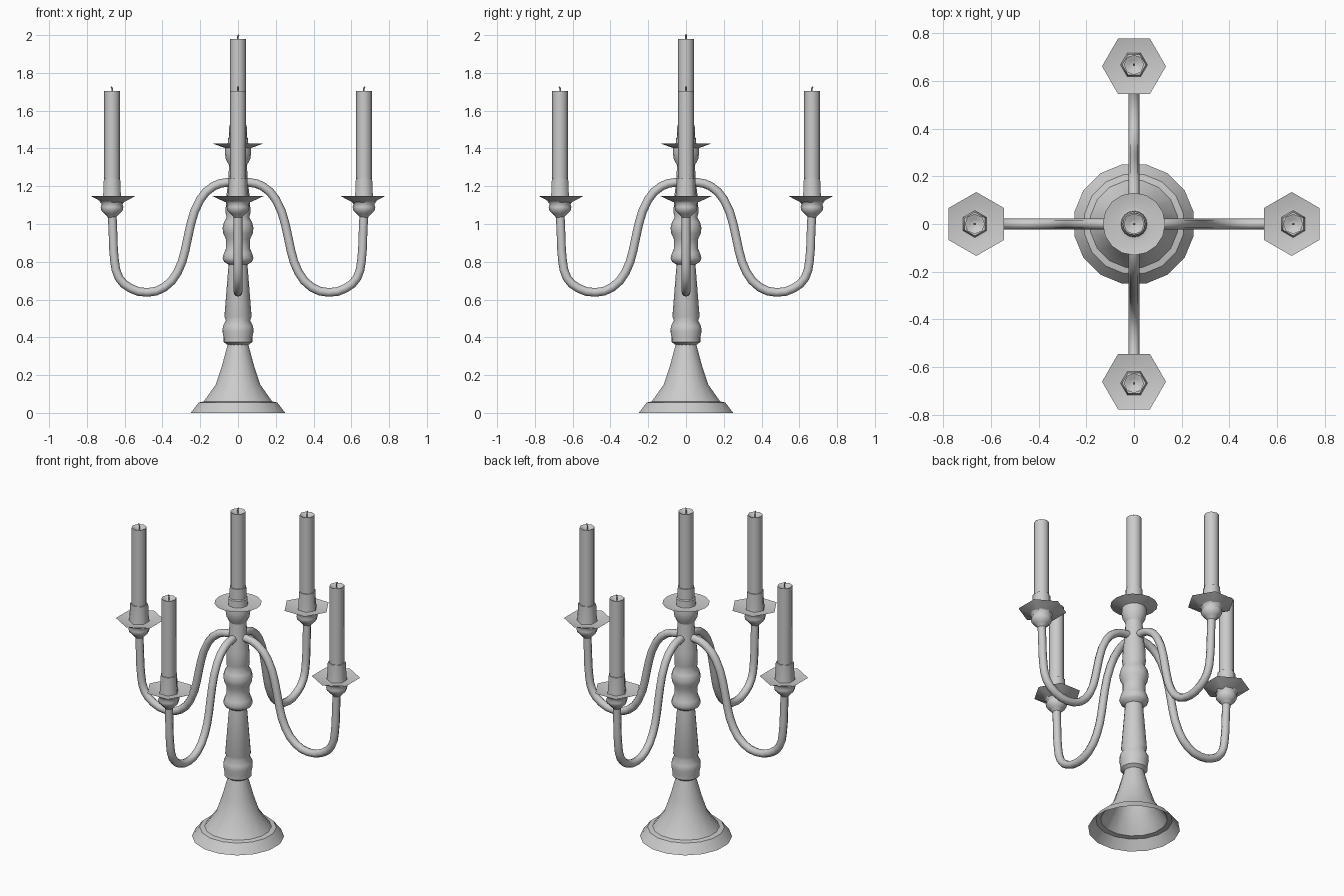
import bpy, math

if "Cube" in bpy.data.objects:
    bpy.data.objects.remove(bpy.data.objects["Cube"])


def finish(ob, angle):
    bpy.ops.object.select_all(action='DESELECT')
    ob.select_set(True)
    bpy.context.view_layer.objects.active = ob
    bpy.ops.object.shade_smooth_by_angle(angle=math.radians(angle))


def lathe(name, profile, sides, angle=40, turn=0.0, x=0.0):
    """Revolve (radius, z) points about a vertical axis at x; radius 0 closes to a pole."""
    verts, faces, rings = [], [], []
    for r, z in profile:
        n = 1 if r == 0 else sides
        rings.append(range(len(verts), len(verts) + n))
        for i in range(n):
            a = 2 * math.pi * i / sides + turn
            verts.append((x + r * math.cos(a), r * math.sin(a), z))
    for lo, hi in zip(rings, rings[1:]):
        for i in range(sides):
            j = (i + 1) % sides
            f = [lo[i % len(lo)], lo[j % len(lo)], hi[j % len(hi)], hi[i % len(hi)]]
            faces.append(list(dict.fromkeys(f)))
    me = bpy.data.meshes.new(name)
    me.from_pydata(verts, [], faces)
    ob = bpy.data.objects.new(name, me)
    bpy.context.collection.objects.link(ob)
    finish(ob, angle)
    return ob


def tube(name, points, radius, res=2):
    """Round tube through smooth (x, z) points, converted to a mesh."""
    cu = bpy.data.curves.new(name, 'CURVE')
    cu.dimensions = '3D'
    cu.bevel_depth, cu.bevel_resolution, cu.resolution_u = radius, res, 2
    cu.use_fill_caps = True
    sp = cu.splines.new('BEZIER')
    sp.bezier_points.add(len(points) - 1)
    for bp, (x, z) in zip(sp.bezier_points, points):
        bp.co = (x, 0, z)
        bp.handle_left_type = bp.handle_right_type = 'AUTO'
    ob = bpy.data.objects.new(name, cu)
    bpy.context.collection.objects.link(ob)
    bpy.ops.object.select_all(action='DESELECT')
    ob.select_set(True)
    bpy.context.view_layer.objects.active = ob
    bpy.ops.object.convert(target='MESH')
    ob = bpy.context.view_layer.objects.active
    finish(ob, 60)
    return ob


def candle(prefix, x, bottom, top, r, sides):
    """Candle with a dished top and a bent wick."""
    body = lathe(prefix + "candle", [(r, bottom), (r, top), (r * 0.85, top - 0.002),
                 (r * 0.5, top - 0.012), (0, top - 0.015)], sides, 50, 0, x)
    wick = tube(prefix + "wick", [(x, top - 0.02), (x - 0.002, top + 0.008),
                (x + 0.004, top + 0.022)], 0.004, 0)
    return [body, wick]


# Flared, hollow foot
lathe("foot", [(0.255, 0), (0.212, 0.055), (0.185, 0.06), (0.12, 0.15),
               (0.085, 0.255), (0.055, 0.365)], 16, 40, math.pi / 16)

# Turned stem
lathe("stem", [(0.055, 0.36), (0.076, 0.375), (0.076, 0.40), (0.082, 0.43), (0.08, 0.46),
               (0.064, 0.49), (0.072, 0.51), (0.05, 0.785), (0.074, 0.80), (0.082, 0.82),
               (0.074, 0.845), (0.064, 0.87), (0.064, 0.92), (0.078, 0.95), (0.082, 0.98),
               (0.074, 1.01), (0.06, 1.035), (0.066, 1.06), (0.063, 1.14), (0.052, 1.22),
               (0.047, 1.32)], 16, 50)

# Top cup, drip dish and socket
lathe("top_holder", [(0.047, 1.31), (0.065, 1.345), (0.07, 1.38), (0.068, 1.402),
                     (0.131, 1.425), (0.07, 1.412), (0.055, 1.415), (0.053, 1.455),
                     (0.048, 1.46), (0.046, 1.525), (0.038, 1.525), (0.038, 1.44)], 16, 40)
candle("top_", 0, 1.42, 1.98, 0.042, 12)

# One arm with its holder and candle
X = 0.667
arm = [tube("arm", [(0.0, 1.218), (0.06, 1.22), (0.13, 1.20), (0.20, 1.13), (0.25, 1.0),
                    (0.28, 0.86), (0.32, 0.745), (0.39, 0.665), (0.48, 0.638), (0.57, 0.66),
                    (0.63, 0.715), (0.653, 0.80), (0.661, 0.93), (X, 1.08)], 0.023)]
arm.append(lathe("arm_cup", [(0.022, 1.035), (0.04, 1.055), (0.056, 1.07), (0.06, 1.09),
                             (0.055, 1.105), (0.068, 1.12)], 8, 60, 0, X))
arm.append(lathe("arm_dish", [(0.05, 1.11), (0.076, 1.12), (0.134, 1.147), (0.076, 1.133),
                              (0.04, 1.135)], 6, 30, math.pi / 6, X - 0.006))
arm.append(lathe("arm_socket", [(0.057, 1.13), (0.053, 1.17), (0.05, 1.24), (0.04, 1.24),
                                (0.04, 1.18)], 6, 65, math.pi / 6, X))
arm += candle("arm_", X, 1.15, 1.705, 0.042, 8)

# Repeat the arm around the stem
for k in range(1, 4):
    for ob in arm:
        c = ob.copy()
        c.rotation_euler.z = k * math.pi / 2
        bpy.context.collection.objects.link(c)
